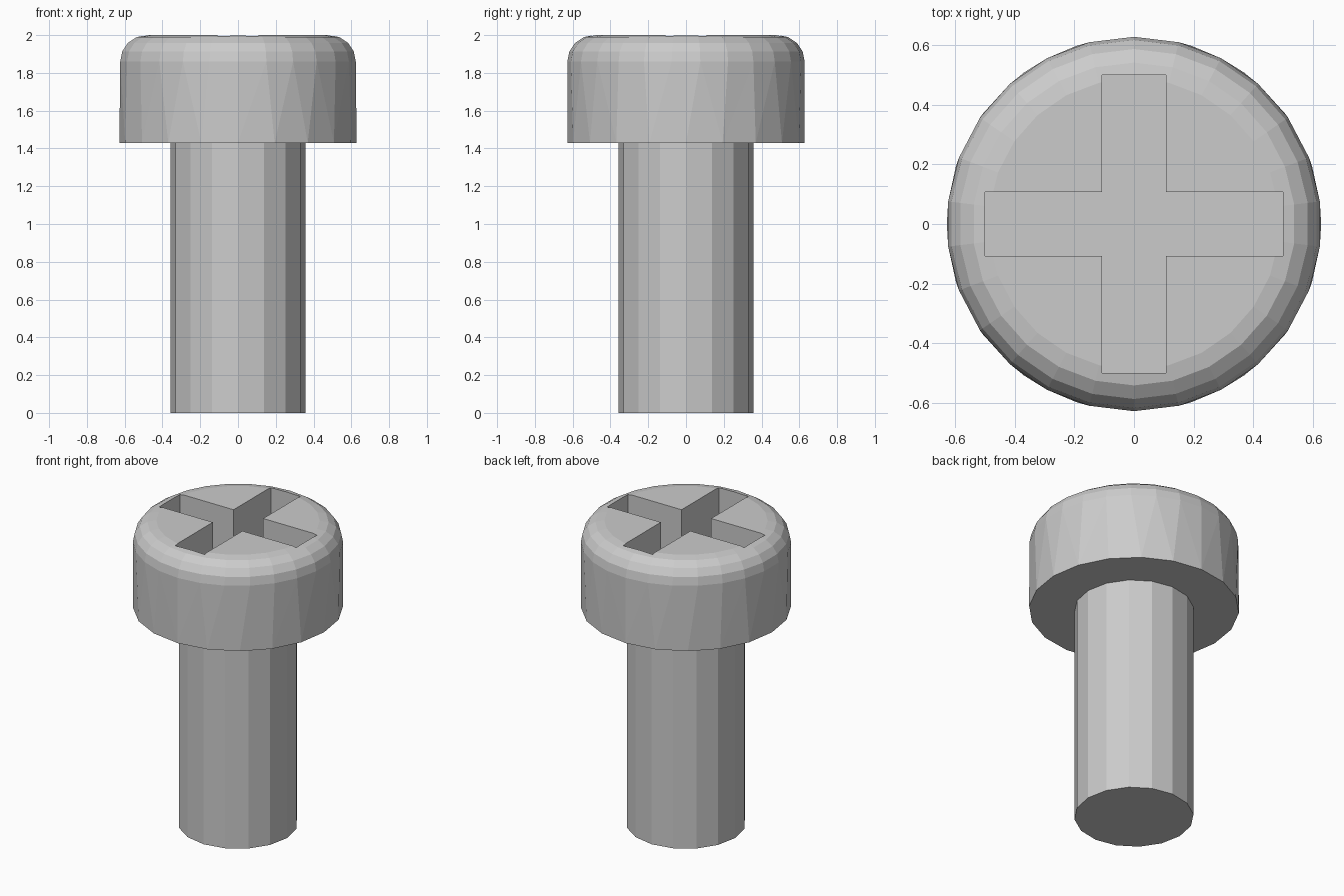
import bpy, bmesh
from math import sin, cos, pi

if "Cube" in bpy.data.objects:
    bpy.data.objects.remove(bpy.data.objects["Cube"])


def ring(bm, r, z, n):
    # vertices all start at the -y axis so that rings line up
    return [bm.verts.new((r * cos(2 * pi * k / n - pi / 2),
                          r * sin(2 * pi * k / n - pi / 2), z)) for k in range(n)]


def join(bm, a, b):
    # wall between two rings; rings of unequal count are zipped with triangles
    n, m = len(a), len(b)
    if n == m:
        for k in range(n):
            bm.faces.new((a[k], a[(k + 1) % n], b[(k + 1) % n], b[k]))
        return
    i = j = 0
    while i < n or j < m:
        if j >= m or (i < n and (i + 1) * m <= (j + 1) * n):
            bm.faces.new((a[i], a[(i + 1) % n], b[j % m]))
            i += 1
        else:
            bm.faces.new((a[i % n], b[(j + 1) % m], b[j]))
            j += 1


def turned(name, profile):
    # closed solid from (radius, height, sides) steps, bottom to top
    bm = bmesh.new()
    rings = [ring(bm, *p) for p in profile]
    for a, b in zip(rings, rings[1:]):
        join(bm, a, b)
    bm.faces.new(rings[0][::-1])
    bm.faces.new(rings[-1])
    return finish(bm, name)


def finish(bm, name):
    bmesh.ops.recalc_face_normals(bm, faces=bm.faces)
    me = bpy.data.meshes.new(name)
    bm.to_mesh(me)
    bm.free()
    ob = bpy.data.objects.new(name, me)
    bpy.context.collection.objects.link(ob)
    return ob


# Shaft
turned("shaft", [(0.357, 0, 16), (0.357, 1.43, 16)])

# Head with a four-step rounded rim
R, F, SIDES = 0.628, 0.14, 26
rim = [(R - F + F * cos(k * pi / 8), 2 - F + F * sin(k * pi / 8), SIDES)
       for k in range(5)]
head = turned("head", [(R, 1.43, 20)] + rim)

# Cross-shaped slot cutter
L, W, DEPTH = 0.5, 0.108, 0.33
bm = bmesh.new()
outline = [(W, W), (W, L), (-W, L)]
pts = []
for q in range(4):
    for x, y in outline:
        for _ in range(q):
            x, y = -y, x
        pts.append((x, y))
base = bm.faces.new([bm.verts.new((x, y, 2 - DEPTH)) for x, y in pts])
ext = bmesh.ops.extrude_face_region(bm, geom=[base])
top = [v for v in ext["geom"] if isinstance(v, bmesh.types.BMVert)]
bmesh.ops.translate(bm, verts=top, vec=(0, 0, DEPTH + 0.2))
cutter = finish(bm, "slot_cutter")
cutter.hide_render = True

# Cut the slot
mod = head.modifiers.new("slot", "BOOLEAN")
mod.operation = "DIFFERENCE"
mod.solver = "EXACT"
mod.object = cutter
bpy.context.view_layer.objects.active = head
bpy.ops.object.modifier_apply(modifier=mod.name)
bpy.data.objects.remove(cutter)
